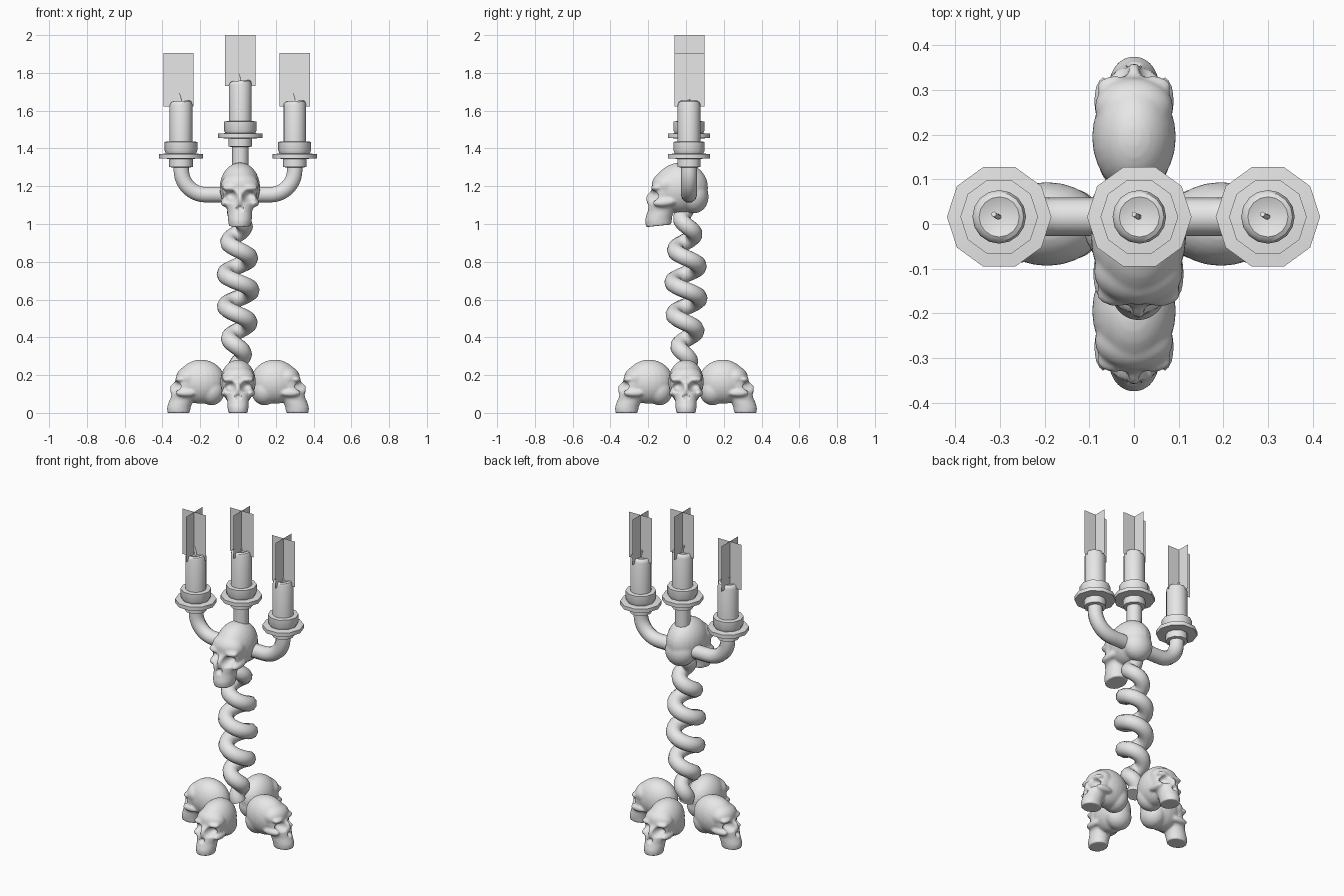
import bpy, bmesh, math
from mathutils import Matrix, Vector

if "Cube" in bpy.data.objects:
    bpy.data.objects.remove(bpy.data.objects["Cube"])

grey = bpy.data.materials.new("pale_grey")
grey.diffuse_color = (0.8, 0.8, 0.8, 1)
grey.use_nodes = True
grey.node_tree.nodes["Principled BSDF"].inputs["Base Color"].default_value = grey.diffuse_color
Y = 0.016            # depth of the candle row


def finish(name, mesh, angle=40):
    """Make an object from a mesh, coloured and smooth shaded."""
    ob = bpy.data.objects.new(name, mesh)
    bpy.context.collection.objects.link(ob)
    mesh.materials.clear()
    mesh.materials.append(grey)
    bpy.ops.object.select_all(action='DESELECT')
    ob.select_set(True)
    bpy.context.view_layer.objects.active = ob
    bpy.ops.object.shade_smooth_by_angle(angle=math.radians(angle))
    return ob


def to_mesh(name, bm):
    bmesh.ops.recalc_face_normals(bm, faces=bm.faces)
    me = bpy.data.meshes.new(name)
    bm.to_mesh(me)
    bm.free()
    return me


def loft(bm, rings):
    """Skin a list of point rings and cap both ends."""
    loops = [[bm.verts.new(p) for p in r] for r in rings]
    n = len(loops[0])
    for a, b in zip(loops, loops[1:]):
        for i in range(n):
            j = (i + 1) % n
            bm.faces.new((a[i], a[j], b[j], b[i]))
    bm.faces.new(loops[0][::-1])
    bm.faces.new(loops[-1])


def ring(cx, cy, rx, ry, z, n, slope=0):
    pts = []
    for i in range(n):
        a = 2 * math.pi * i / n
        x, y = rx * math.cos(a), ry * math.sin(a)
        pts.append((cx + x, cy + y, z + slope * x))
    return pts


def lathe(name, x, z0, profile, n, slope_from=99):
    bm = bmesh.new()
    loft(bm, [ring(x, Y, r, r, z0 + z, n, 0.08 if z > slope_from else 0)
              for r, z in profile])
    return finish(name, to_mesh(name, bm))


def tube(name, points, radius, res=3):
    cu = bpy.data.curves.new(name, 'CURVE')
    cu.dimensions = '3D'
    cu.bevel_depth, cu.bevel_resolution, cu.use_fill_caps = radius, res, True
    sp = cu.splines.new('POLY')
    sp.points.add(len(points) - 1)
    for p, co in zip(sp.points, points):
        p.co = (*co, 1)
    tmp = bpy.data.objects.new(name + "_path", cu)
    bpy.context.collection.objects.link(tmp)
    me = bpy.data.meshes.new_from_object(
        tmp.evaluated_get(bpy.context.evaluated_depsgraph_get()))
    bpy.data.objects.remove(tmp)
    return finish(name, me, 60)


def make_skull():
    """Blend cranium, brow, cheeks and jaw, then press in the sockets."""
    bm = bmesh.new()

    def blob(c, r):
        m = Matrix.Translation(c) @ Matrix.Diagonal((*r, 1))
        bmesh.ops.create_uvsphere(bm, u_segments=24, v_segments=16,
                                  radius=1, matrix=m)

    blob((0, -0.195, 0.165), (0.094, 0.127, 0.117))       # cranium
    blob((0, -0.262, 0.185), (0.088, 0.066, 0.062))       # forehead
    blob((0, -0.14, 0.12), (0.08, 0.07, 0.08))            # back of head
    blob((0, -0.335, 0.125), (0.016, 0.026, 0.035))       # nose bridge
    for s in (-1, 1):
        blob((s * 0.068, -0.275, 0.105), (0.022, 0.055, 0.02))   # cheekbones
        blob((s * 0.042, -0.306, 0.177), (0.042, 0.026, 0.016))  # brow ridges
    face = [(0.0, 0.255, 0.375, 0.052), (0.03, 0.25, 0.376, 0.056),
            (0.07, 0.235, 0.362, 0.058), (0.12, 0.2, 0.35, 0.076),
            (0.18, 0.18, 0.328, 0.086)]
    loft(bm, [ring(0, -(a + b) / 2, w, (b - a) / 2, z, 20)
              for z, a, b, w in face])                     # upper jaw
    rough = bpy.data.objects.new("skull_rough", to_mesh("skull_rough", bm))
    bpy.context.collection.objects.link(rough)
    rm = rough.modifiers.new("blend", 'REMESH')
    rm.mode, rm.voxel_size = 'VOXEL', 0.007
    sm = rough.modifiers.new("soften", 'SMOOTH')
    sm.factor, sm.iterations = 0.5, 4
    me = bpy.data.meshes.new_from_object(
        rough.evaluated_get(bpy.context.evaluated_depsgraph_get()))
    bpy.data.objects.remove(rough)
    # eye sockets and nose hole: x, z, radius, depth
    for x, z, r, d in ((-0.04, 0.138, 0.03, 0.04), (0.04, 0.138, 0.03, 0.04),
                       (0, 0.085, 0.017, 0.018)):
        for v in me.vertices:
            q = ((v.co.x - x) ** 2 + (v.co.z - z) ** 2) / r ** 2
            if q < 1 and v.co.y < -0.26:
                v.co.y += d * (1 - q)
    low = min(v.co.z for v in me.vertices)
    for v in me.vertices:                                  # teeth rest on floor
        if v.co.z < 0.03:
            v.co.z -= low * (0.03 - v.co.z) / (0.03 - low)
    return me


# four base skulls facing outwards, sharing one mesh
skull = make_skull()
for k, side in enumerate(("front", "right", "back", "left")):
    finish("base_skull_" + side, skull, 60).rotation_euler.z = k * math.pi / 2

# larger skull on top of the stem, tipped slightly down
head = finish("top_skull", skull, 60)
pivot = Vector((0, -0.195, 0.165))
head.matrix_world = (Matrix.Translation((0.01, -0.028, 1.192))
                     @ Matrix.Rotation(math.radians(6), 4, 'X')
                     @ Matrix.Scale(1.14, 4) @ Matrix.Translation(-pivot))

# corkscrew stem, narrowing at both ends
coil = []
for i in range(121):
    z = 0.2 + 0.9 * i / 120
    r = max(0.0, 0.07 * (1 - ((z - 0.66) / 0.46) ** 2))
    a = -2 * math.pi * (z - 0.305) / 0.172
    coil.append((r * math.cos(a), r * math.sin(a), z))
tube("twisted_stem", coil, 0.045)

# curved side arms and the middle neck
for s, side in ((-1, "left"), (1, "right")):
    path = [(0.02 * s, Y, 1.155)]
    for i in range(11):
        a = math.pi / 2 * i / 10
        path.append((s * (0.17 + 0.13 * math.sin(a)), Y,
                     1.285 - 0.13 * math.cos(a)))
    path.append((0.30 * s, Y, 1.33))
    tube("arm_" + side, path, 0.043)
tube("neck", [(0.012, Y, 1.25), (0.012, Y, 1.43)], 0.043)

# holder, candle, wick and crossed flame cards for each light
holder = [(0.05, -0.045), (0.063, -0.042), (0.063, 0), (0.117, 0.002),
          (0.117, 0.025), (0.08, 0.028), (0.087, 0.045), (0.087, 0.09),
          (0.058, 0.092), (0.055, 0.07)]
candle = [(0.06, 0.05), (0.06, 0.285), (0.055, 0.3), (0.045, 0.306),
          (0.03, 0.3), (0.01, 0.297)]
for side, x, z in (("left", -0.302, 1.345), ("middle", 0.012, 1.453),
                   ("right", 0.30, 1.345)):
    lathe("holder_" + side, x, z, holder, 10)
    lathe("candle_" + side, x, z, candle, 16, 0.28)
    tube("wick_" + side, [(x, Y, z + 0.29), (x - 0.004, Y, z + 0.318),
                          (x - 0.012, Y + 0.006, z + 0.343)], 0.006, 1)
    bm = bmesh.new()
    fx = x - 0.013 if side == "left" else x
    for dx, dy in ((0.08, 0), (0, 0.08)):
        bm.faces.new([bm.verts.new((fx + k * dx, Y + 0.003 + k * dy, z + h))
                      for k, h in ((-1, 0.278), (1, 0.278),
                                   (1, 0.554), (-1, 0.554))])
    top = 2.0 if side == "middle" else 1.905
    for v in bm.verts:
        v.co.z = min(v.co.z, top) if v.co.z < z + 0.4 else top
    finish("flame_" + side, to_mesh("flame_" + side, bm))
